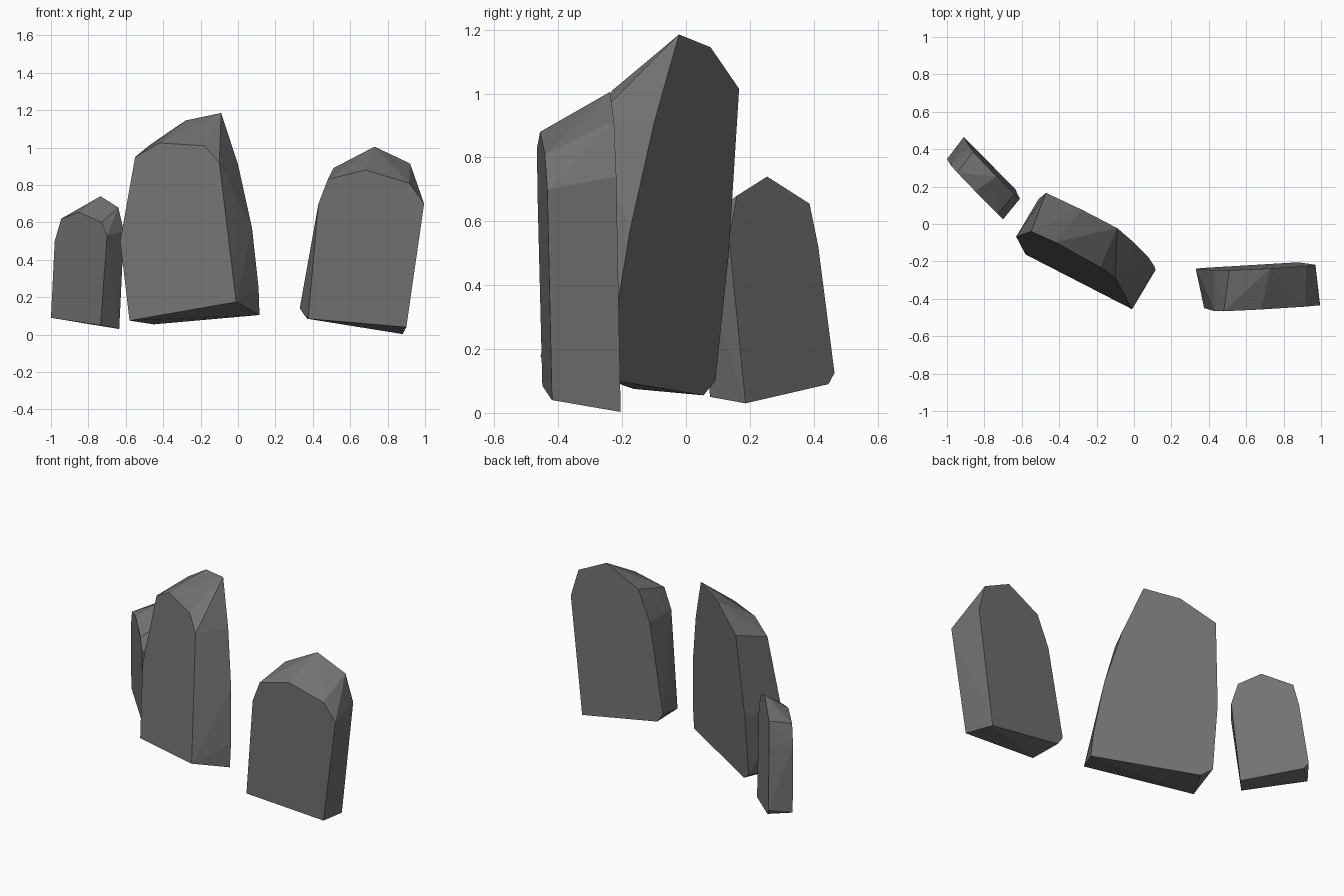
import bpy
import bmesh
import math

if "Cube" in bpy.data.objects:
    bpy.data.objects.remove(bpy.data.objects["Cube"])

# Dark slate shared by all stones
slate = bpy.data.materials.new("dark_slate")
slate.diffuse_color = (0.17, 0.17, 0.17, 1.0)
slate.use_nodes = True
slate.node_tree.nodes["Principled BSDF"].inputs["Base Color"].default_value = slate.diffuse_color


def stone(name, front, front_plane, back, back_plane):
    """Faceted slab: front and back outlines (x, z) laid on leaning planes
    y = c + a*x + b*z, then wrapped in a hull with flat facets."""
    bm = bmesh.new()
    for outline, (c, a, b) in ((front, front_plane), (back, back_plane)):
        for x, z in outline:
            bm.verts.new((x, c + a * x + b * z, z))
    hull = bmesh.ops.convex_hull(bm, input=bm.verts[:])
    unused = {g for g in hull["geom_interior"] + hull["geom_unused"]
              if isinstance(g, bmesh.types.BMVert)}
    bmesh.ops.delete(bm, geom=list(unused), context='VERTS')
    bmesh.ops.dissolve_limit(bm, angle_limit=math.radians(1.5),
                             verts=bm.verts[:], edges=bm.edges[:])
    bmesh.ops.recalc_face_normals(bm, faces=bm.faces[:])
    mesh = bpy.data.meshes.new(name)
    bm.to_mesh(mesh)
    bm.free()
    mesh.materials.append(slate)
    obj = bpy.data.objects.new(name, mesh)
    bpy.context.collection.objects.link(obj)
    return obj


# Tall middle stone, turned to the left
stone("tall_stone",
      [(-0.58, 0.075), (-0.01, 0.175), (-0.10, 0.92), (-0.18, 1.01),
       (-0.42, 1.025), (-0.55, 0.95), (-0.57, 0.77), (-0.63, 0.50)],
      (-0.489, -0.542, 0.159),
      [(-0.45, 0.055), (0.115, 0.105), (0.11, 0.25), (0.075, 0.57),
       (0.0, 0.91), (-0.09, 1.185), (-0.28, 1.145), (-0.47, 1.015),
       (-0.51, 0.50), (-0.51, 0.10)],
      (-0.195, -0.542, 0.105))

# Right stone, nearly square to the front
stone("right_stone",
      [(0.375, 0.085), (0.90, 0.04), (0.995, 0.70), (0.915, 0.81),
       (0.68, 0.88), (0.48, 0.83), (0.43, 0.70)],
      (-0.468, 0.055, -0.03),
      [(0.33, 0.14), (0.37, 0.085), (0.88, 0.003), (0.97, 0.74),
       (0.92, 0.915), (0.73, 1.005), (0.51, 0.89), (0.43, 0.70)],
      (-0.253, 0.055, -0.025))

# Small left stone, turned the most
stone("small_stone",
      [(-1.0, 0.09), (-0.735, 0.05), (-0.70, 0.53), (-0.73, 0.60),
       (-0.85, 0.655), (-0.945, 0.62), (-0.98, 0.50)],
      (-0.68, -1.03, -0.03),
      [(-0.91, 0.125), (-0.89, 0.09), (-0.635, 0.03), (-0.61, 0.55),
       (-0.64, 0.68), (-0.735, 0.74), (-0.86, 0.655), (-0.88, 0.52)],
      (-0.466, -1.03, -0.05))
